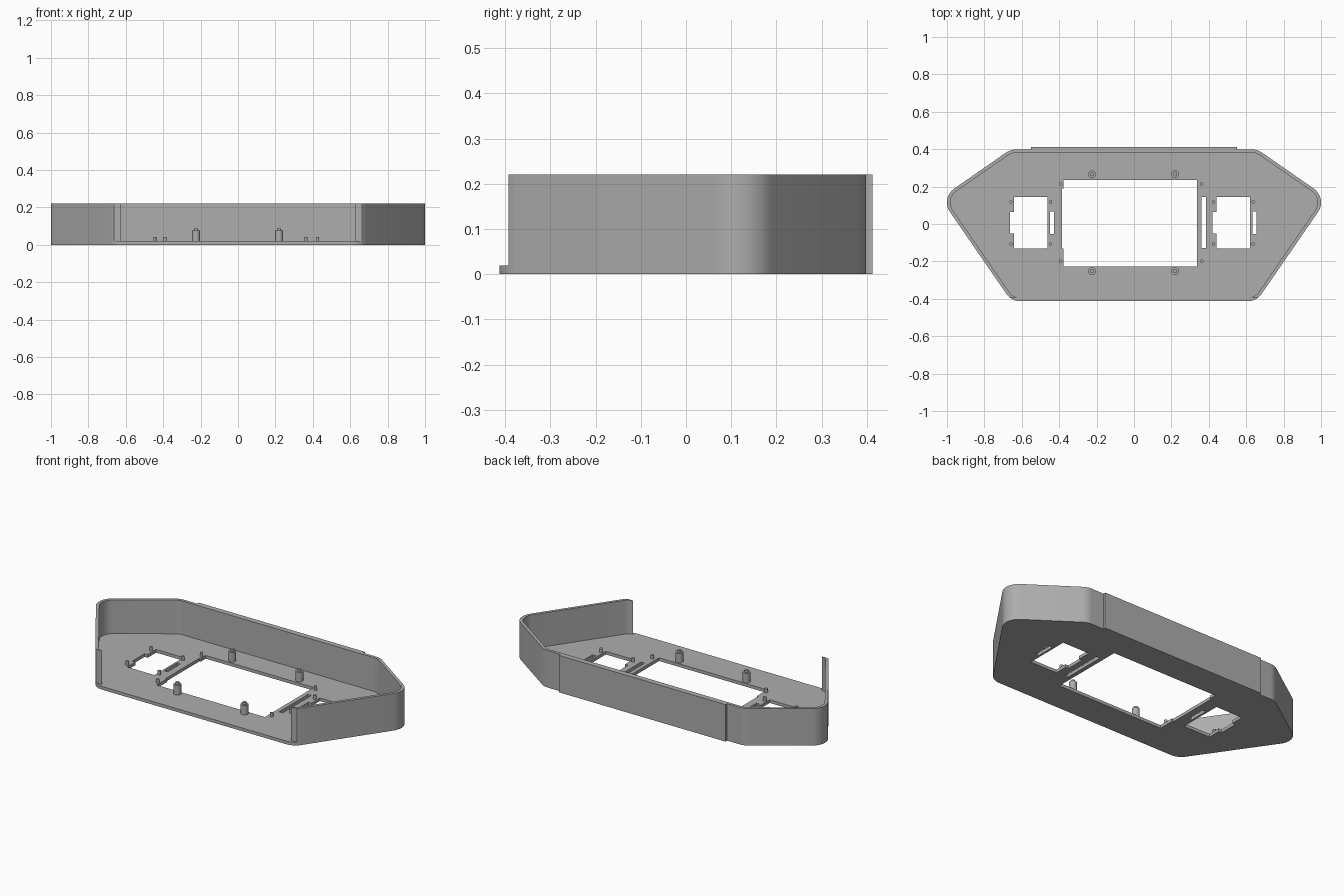
import bpy, bmesh, math
from mathutils import Vector

if "Cube" in bpy.data.objects:
    bpy.data.objects.remove(bpy.data.objects["Cube"])

HEIGHT, FLOOR, WALL, RADIUS = 0.221, 0.019, 0.018, 0.09
FRONT, BACK, LIP = -0.413, 0.398, -0.393
SHIFT = 1.083  # spacing between the two side windows

grey = bpy.data.materials.new("plain_grey")
grey.use_nodes = True
colour = (0.42, 0.42, 0.42, 1)
grey.diffuse_color = colour
grey.node_tree.nodes["Principled BSDF"].inputs["Base Color"].default_value = colour


def finish(bm, name):
    bmesh.ops.recalc_face_normals(bm, faces=bm.faces)
    mesh = bpy.data.meshes.new(name)
    bm.to_mesh(mesh)
    bm.free()
    mesh.materials.append(grey)
    ob = bpy.data.objects.new(name, mesh)
    bpy.context.collection.objects.link(ob)
    return ob


def prism(bm, pts, z0, z1):
    """Extrude a flat outline from z0 to z1."""
    face = bm.faces.new([bm.verts.new((x, y, z0)) for x, y in pts])
    out = bmesh.ops.extrude_face_region(bm, geom=[face], use_keep_orig=True)
    top = [v for v in out["geom"] if isinstance(v, bmesh.types.BMVert)]
    bmesh.ops.translate(bm, verts=top, vec=(0, 0, z1 - z0))


def box_points(x0, x1, y0, y1):
    return [(x0, y0), (x1, y0), (x1, y1), (x0, y1)]


def rounded_outline(corners, radius, inset=0.0, steps=10):
    """Round a counter-clockwise convex outline, then shrink it by inset."""
    pts = []
    for i, corner in enumerate(corners):
        p = Vector(corner)
        a = (Vector(corners[i - 1]) - p).normalized()
        b = (Vector(corners[(i + 1) % len(corners)]) - p).normalized()
        half = a.angle(b) / 2
        centre = p + (a + b).normalized() * radius / math.sin(half)
        start = math.atan2(-a.x, a.y)
        turn = math.pi - 2 * half
        for s in range(steps + 1):
            t = start + math.pi + turn * s / steps
            pts.append(centre + Vector((math.cos(t), math.sin(t))) * (radius - inset))
    return pts


def notched(x0, x1, y0, y1, notch, n0, n1):
    """Rectangular window with a shallow notch in its left side."""
    return [(x0, y0), (x1, y0), (x1, y1), (x0, y1),
            (x0, n1), (notch, n1), (notch, n0), (x0, n0)]


# Six-sided tray outline
right = [(0.655, FRONT), (1.035, 0.138), (0.661, BACK)]
corners = right + [(-x, y) for x, y in reversed(right)]

bm = bmesh.new()
prism(bm, rounded_outline(corners, RADIUS), 0, HEIGHT)
tray = finish(bm, "tray")

# Cutters: cavity, open front, floor windows
cavity = bmesh.new()
prism(cavity, rounded_outline(corners, RADIUS, WALL), FLOOR, 0.4)
front = bmesh.new()
prism(front, box_points(-1.2, 1.2, -0.6, LIP), FLOOR, 0.4)
windows = bmesh.new()
holes = [notched(-0.378, 0.337, -0.227, 0.235, -0.386, -0.13, 0.19),
         box_points(0.362, 0.385, -0.128, 0.144)]
for dx in (0, SHIFT):
    holes.append(notched(-0.642 + dx, -0.462 + dx, -0.13, 0.144,
                         -0.662 + dx, -0.052, 0.064))
    holes.append(box_points(-0.45 + dx, -0.428 + dx, -0.053, 0.068))
for hole in holes:
    prism(windows, hole, -0.1, 0.1)

cutters = [finish(cavity, "cavity_cutter"), finish(front, "front_cutter"),
           finish(windows, "window_cutter")]
for cutter in cutters:
    cutter.hide_render = True
    mod = tray.modifiers.new(cutter.name, "BOOLEAN")
    mod.operation, mod.solver, mod.object = "DIFFERENCE", "EXACT", cutter

# Apply the cuts and drop the cutters
bpy.context.view_layer.update()
deps = bpy.context.evaluated_depsgraph_get()
cut_mesh = bpy.data.meshes.new_from_object(tray.evaluated_get(deps))
tray.modifiers.clear()
tray.data = cut_mesh
for cutter in cutters:
    bpy.data.objects.remove(cutter)

# Raised plate on the back wall
bm = bmesh.new()
prism(bm, box_points(-0.55, 0.55, BACK, -FRONT), 0, HEIGHT)
finish(bm, "back_plate")


def cylinder(bm, x, y, radius, z0, z1):
    ring = [(x + radius * math.cos(i * math.tau / 20),
             y + radius * math.sin(i * math.tau / 20)) for i in range(20)]
    prism(bm, ring, z0, z1)


# Stepped screen posts
posts = bmesh.new()
for x in (-0.224, 0.22):
    for y in (-0.252, 0.266):
        cylinder(posts, x, y, 0.021, FLOOR, 0.076)
        cylinder(posts, x, y, 0.011, 0.076, 0.088)
posts = finish(posts, "screen_posts")

# Small locating pins
pins = bmesh.new()
spots = [(x, y) for x in (-0.391, 0.362) for y in (-0.199, 0.214)]
spots += [(x + dx, y) for dx in (0, SHIFT) for x in (-0.658, -0.446)
          for y in (-0.107, 0.118)]
for x, y in spots:
    cylinder(pins, x, y, 0.009, FLOOR, 0.042)
pins = finish(pins, "locating_pins")

# Smooth the round parts, keep edges sharp
bpy.ops.object.select_all(action="DESELECT")
for ob in (tray, posts, pins):
    ob.select_set(True)
bpy.context.view_layer.objects.active = tray
bpy.ops.object.shade_smooth_by_angle(angle=math.radians(30))
